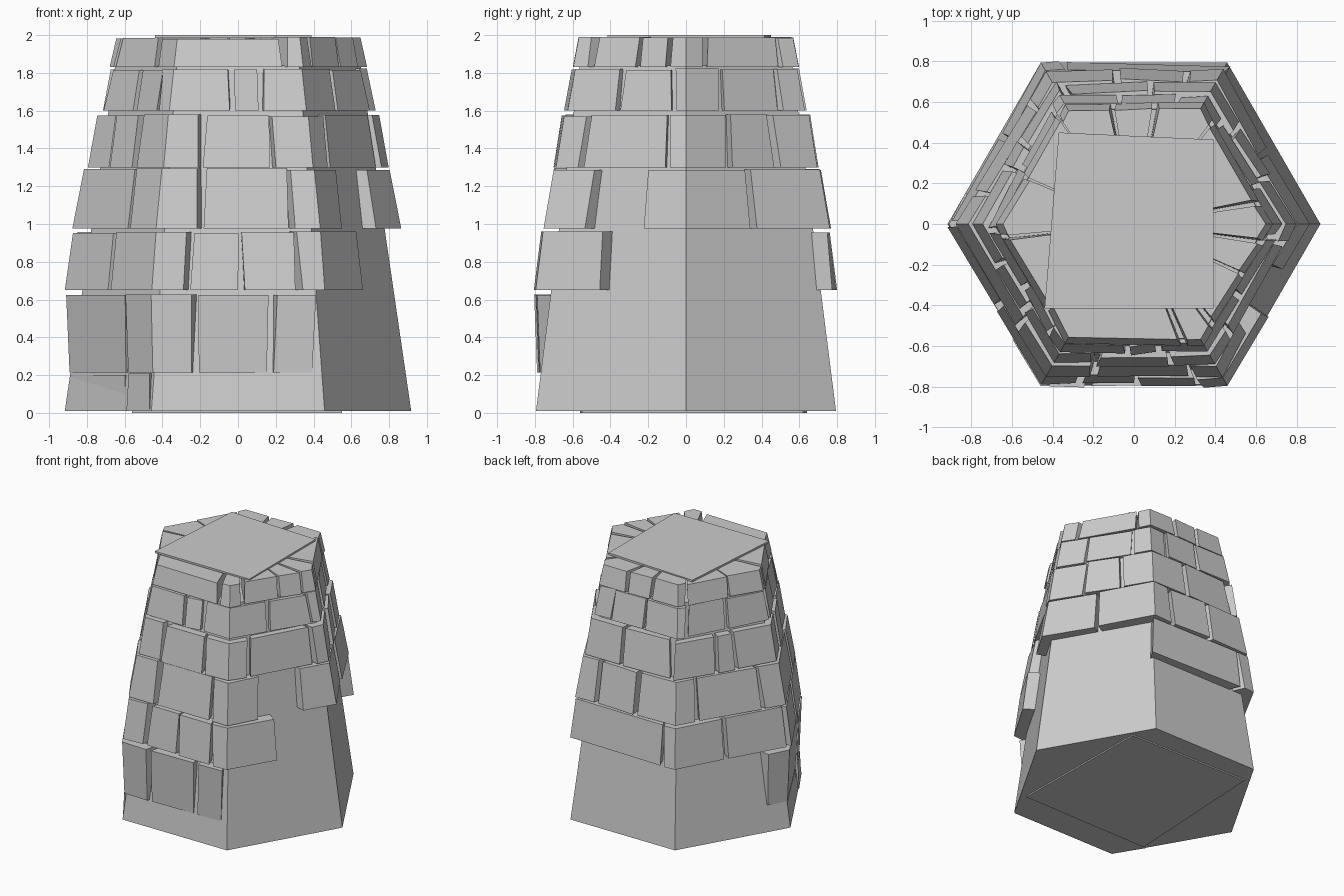
import bpy, bmesh, random
from math import cos, sin, radians, floor
from mathutils import Vector

if "Cube" in bpy.data.objects:
    bpy.data.objects.remove(bpy.data.objects["Cube"])

random.seed(4)


def hex_point(t, r, z):
    """Point on a hexagon; t runs 0..6 from the front-left corner, one per side."""
    k = floor(t)
    a, b = [Vector((cos(radians(240 + 60 * i)), sin(radians(240 + 60 * i)), 0))
            for i in (k, k + 1)]
    p = a.lerp(b, t - k) * r
    p.z = z
    return p


def finish(name, bm):
    bmesh.ops.recalc_face_normals(bm, faces=bm.faces)
    me = bpy.data.meshes.new(name)
    bm.to_mesh(me)
    bm.free()
    ob = bpy.data.objects.new(name, me)
    bpy.context.collection.objects.link(ob)
    return ob


def prism(name, low, high):
    bm = bmesh.new()
    lo = [bm.verts.new(p) for p in low]
    hi = [bm.verts.new(p) for p in high]
    n = len(lo)
    bm.faces.new(lo)
    bm.faces.new(hi)
    for i in range(n):
        bm.faces.new((lo[i], lo[(i + 1) % n], hi[(i + 1) % n], hi[i]))
    return finish(name, bm)


def add_block(bm, a, b, z0, z1, r0, r1, depth):
    """One stone from a to b along the wall, wrapping any corner between."""
    j = lambda s: random.uniform(-s, s)
    push, top, skew_a, skew_b = j(.008), j(.006), j(.02), j(.02)
    corners = [k for k in range(floor(a), floor(b) + 1) if a + .03 < k < b - .03]
    rings = []
    for t, sk in [(a, skew_a)] + [(k, 0) for k in corners] + [(b, skew_b)]:
        lean = push + (j(.012) if sk else 0)
        rings.append([bm.verts.new(p) for p in (
            hex_point(t, r0 + lean, z0), hex_point(t + sk, r1 + lean, z1 + top),
            hex_point(t + sk, r1 - depth, z1 + top), hex_point(t, r0 - depth, z0))])
    for p, q in zip(rings, rings[1:]):
        for i in range(4):
            bm.faces.new((p[i], q[i], q[(i + 1) % 4], p[(i + 1) % 4]))
    bm.faces.new(rings[0])
    bm.faces.new(rings[-1])


def course(name, z0, z1, r0, r1, breaks, gaps=(), depth=.16):
    bm = bmesh.new()
    for i, (a, b) in enumerate(zip(breaks, breaks[1:])):
        if i not in gaps:
            add_block(bm, a + .02, b - .02, z0, z1, r0, r1, depth)
    finish(name, bm)


# Tapered hexagonal core
prism("tower_core", [hex_point(k, .917, .01) for k in range(6)],
      [hex_point(k, .65, 1.84) for k in range(6)])

# Stone courses, bottom to top; the lower ones only cover part of the wall
course("stone_course_base", .01, .205, .915, .905, [-1.0, -.3, .0])
course("stone_course_1", .215, .63, .897, .915, [-1.2, -.3, .25, .69, .96])
course("stone_course_2", .65, .955, .915, .87,
       [-3.05, -2.12, -1.55, -1.0, -.48, .2, .52, .85, 1.45])
course("stone_course_3", .975, 1.29, .872, .81,
       [.27, .83, 1.3, 1.68, 2.48, 3.2, 3.6, 4.2, 4.8, 5.68, 6.27], gaps=(2,))
course("stone_course_4", 1.30, 1.575, .795, .745,
       [.25, .73, 1.2, 1.86, 2.33, 2.7, 3.4, 3.95, 4.4, 4.6, 5.3, 5.62, 6.25])
course("stone_course_5", 1.60, 1.82, .73, .683,
       [.46, .67, 1.43, 1.9, 2.3, 2.8, 3.2, 3.6, 4.1, 4.55, 5.05, 5.5, 5.85, 6.46])
course("stone_course_6", 1.83, 1.985, .685, .65,
       [.86, 1.15, 1.57, 1.84, 2.17, 2.85, 3.35, 3.65, 4.1, 4.6, 5.1, 5.72, 6.86],
       depth=.35)

# Thin slabs closing the top and the underside
for name, z, quad in (
        ("top_slab", 1.985, [(-.44, -.415), (.39, -.415), (.39, .415), (-.37, .45)]),
        ("bottom_slab", 0, [(-.56, -.56), (.55, -.55), (.53, .62), (-.5, .64)])):
    prism(name, [(x, y, z) for x, y in quad], [(x, y, z + .015) for x, y in quad])
